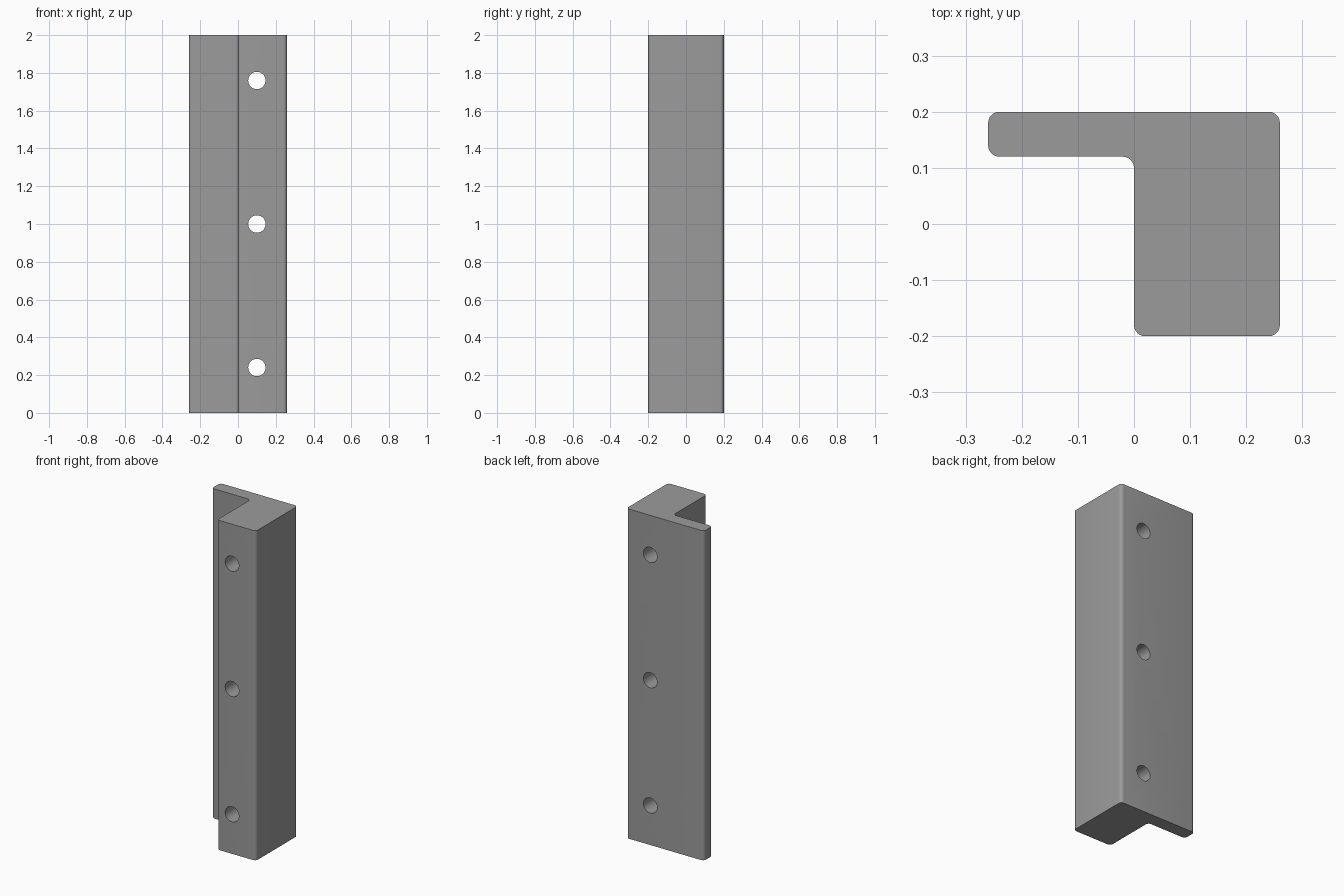
import bpy, bmesh, math
from mathutils import Vector

if "Cube" in bpy.data.objects:
    bpy.data.objects.remove(bpy.data.objects["Cube"])

HEIGHT = 2.0
FILLET = 0.02
STEPS = 6

grey = bpy.data.materials.new("mid grey")
grey.diffuse_color = (0.33, 0.33, 0.33, 1)
grey.use_nodes = True
grey.node_tree.nodes["Principled BSDF"].inputs["Base Color"].default_value = grey.diffuse_color


def rounded(corners, r, steps):
    """Replace every right-angled corner by an arc of radius r."""
    pts = []
    for i, c in enumerate(corners):
        c = Vector(c)
        a = (Vector(corners[i - 1]) - c).normalized() * r
        b = (Vector(corners[(i + 1) % len(corners)]) - c).normalized() * r
        centre = c + a + b
        for k in range(steps + 1):
            t = math.pi / 2 * k / steps
            pts.append(centre - b * math.cos(t) - a * math.sin(t))
    return pts


# L-shaped bar: rounded profile extruded upwards
profile = [(-0.26, 0.12), (0, 0.12), (0, -0.2), (0.26, -0.2), (0.26, 0.2), (-0.26, 0.2)]
bm = bmesh.new()
base = bm.faces.new([bm.verts.new((p.x, p.y, 0)) for p in rounded(profile, FILLET, STEPS)])
top = bmesh.ops.extrude_face_region(bm, geom=[base], use_keep_orig=True)
bmesh.ops.translate(bm, vec=(0, 0, HEIGHT),
                    verts=[v for v in top["geom"] if isinstance(v, bmesh.types.BMVert)])
bmesh.ops.recalc_face_normals(bm, faces=bm.faces)
mesh = bpy.data.meshes.new("corner_bar")
bm.to_mesh(mesh)
bm.free()
mesh.materials.append(grey)
bar = bpy.data.objects.new("corner_bar", mesh)
bpy.context.collection.objects.link(bar)

# Three mounting holes through the thick leg
for i, z in enumerate((0.24, 1.0, 1.76)):
    bpy.ops.mesh.primitive_cylinder_add(vertices=40, radius=0.046, depth=0.8,
                                        location=(0.1, 0, z), rotation=(math.pi / 2, 0, 0))
    cutter = bpy.context.object
    cutter.name = f"hole_cutter_{i + 1}"
    cutter.data.materials.append(grey)
    mod = bar.modifiers.new(f"hole_{i + 1}", "BOOLEAN")
    mod.operation = "DIFFERENCE"
    mod.solver = "EXACT"
    mod.object = cutter

# Apply the cuts and discard the cutters
bpy.ops.object.select_all(action="DESELECT")
bar.select_set(True)
bpy.context.view_layer.objects.active = bar
for mod in list(bar.modifiers):
    cutter = mod.object
    bpy.ops.object.modifier_apply(modifier=mod.name)
    bpy.data.objects.remove(cutter)

# Smooth fillets and hole walls, sharp ends and hole rims
bar.select_set(True)
bpy.ops.object.shade_smooth_by_angle(angle=math.radians(30))
